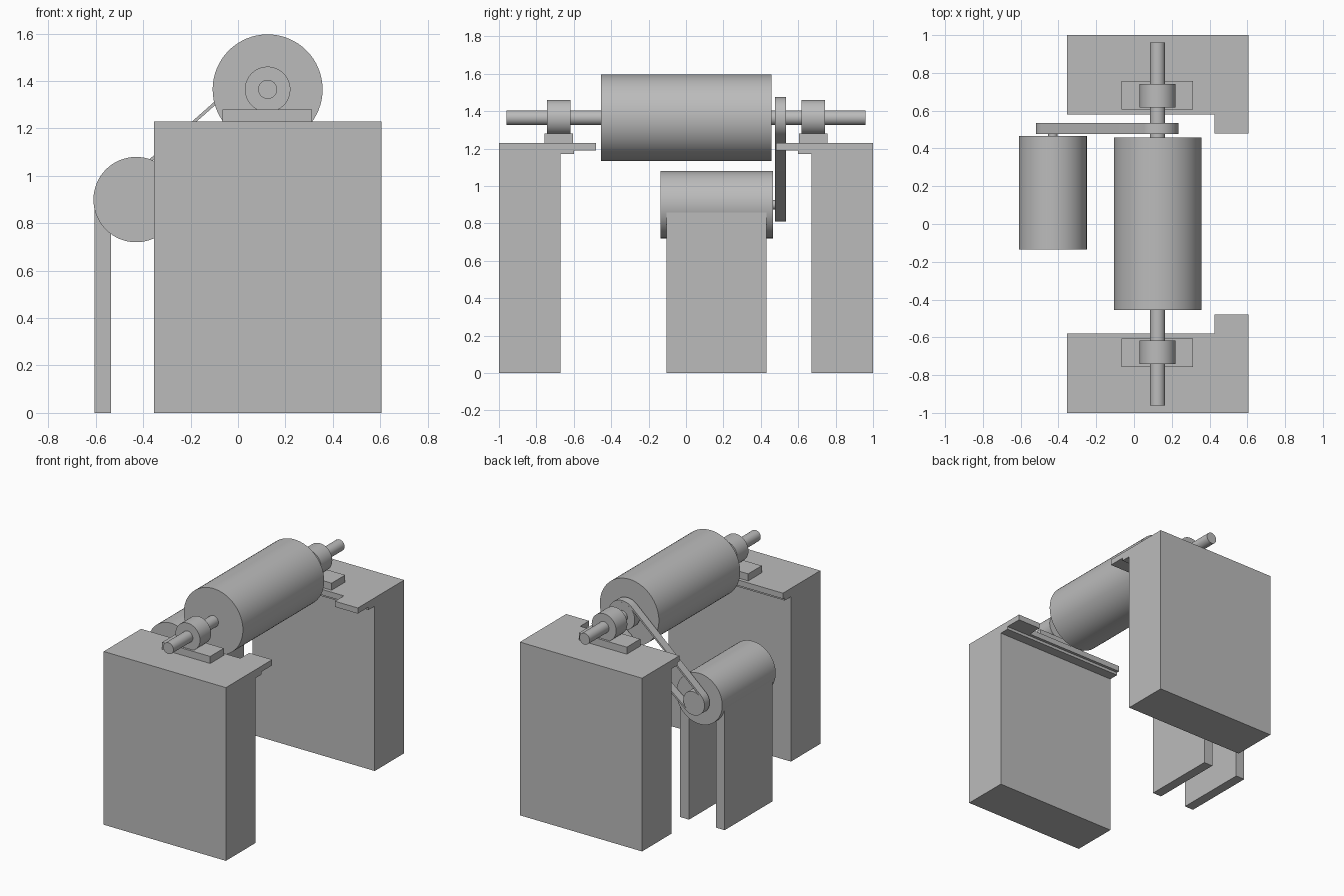
import bpy, bmesh, math
from mathutils import Vector

cube = bpy.data.objects.get("Cube")
if cube:
    bpy.data.objects.remove(cube, do_unlink=True)

grey = bpy.data.materials.new("plain_grey")
grey.use_nodes = True
GREY = (0.5, 0.5, 0.5, 1)
grey.diffuse_color = GREY
grey.node_tree.nodes["Principled BSDF"].inputs["Base Color"].default_value = GREY


def finish(name, bm, smooth=False):
    bmesh.ops.recalc_face_normals(bm, faces=bm.faces)
    mesh = bpy.data.meshes.new(name)
    bm.to_mesh(mesh)
    bm.free()
    mesh.materials.append(grey)
    obj = bpy.data.objects.new(name, mesh)
    bpy.context.collection.objects.link(obj)
    if smooth:
        bpy.ops.object.select_all(action='DESELECT')
        obj.select_set(True)
        bpy.context.view_layer.objects.active = obj
        bpy.ops.object.shade_smooth_by_angle(angle=math.radians(30))
    return obj


def extrude(name, points, offset, smooth=False):
    """Close a planar outline and sweep it along the offset."""
    bm = bmesh.new()
    face = bm.faces.new([bm.verts.new(p) for p in points])
    new = bmesh.ops.extrude_face_region(bm, geom=[face])["geom"]
    moved = [v for v in new if isinstance(v, bmesh.types.BMVert)]
    bmesh.ops.translate(bm, verts=moved, vec=offset)
    return finish(name, bm, smooth)


def box(name, x, y, z):
    y0, y1 = sorted(y)
    outline = [(x[0], y0, z[0]), (x[1], y0, z[0]), (x[1], y1, z[0]), (x[0], y1, z[0])]
    return extrude(name, outline, (0, 0, z[1] - z[0]))


def arc(centre, r, start, end, y, n=64):
    angles = [start + (end - start) * i / n for i in range(n + 1)]
    return [(centre[0] + r * math.cos(a), y, centre[1] + r * math.sin(a)) for a in angles]


def cylinder(name, centre, r, y0, y1):
    ring = arc(centre, r, 0, 2 * math.pi, y0)[:-1]
    return extrude(name, ring, (0, y1 - y0, 0), True)


DRUM = Vector((0.125, 1.365))
MOTOR = Vector((-0.43, 0.90))

# Pedestals with stepped overhang, end tab and bearings, mirrored front to back
for side, s in (("front", -1), ("back", 1)):
    box(side + "_pedestal", (-0.355, 0.605), (s * 0.67, s * 1.0), (0, 1.19))
    box(side + "_ledge", (-0.355, 0.605), (s * 0.60, s * 0.67), (1.17, 1.19))
    top = [(-0.355, 1.0), (0.605, 1.0), (0.605, 0.48), (0.425, 0.48),
           (0.425, 0.58), (-0.355, 0.58)]
    extrude(side + "_top_plate", [(x, s * y, 1.19) for x, y in top], (0, 0, 0.04))
    box(side + "_bearing_base", (-0.065, 0.312), (s * 0.605, s * 0.757), (1.23, 1.28))
    y0, y1 = sorted((s * 0.617, s * 0.742))
    cylinder(side + "_bearing", DRUM, 0.096, y0, y1)

# Drum and its shaft
cylinder("drum", DRUM, 0.232, -0.455, 0.457)
cylinder("drum_shaft", DRUM, 0.04, -0.96, 0.96)

# Motor on two legs
cylinder("motor", MOTOR, 0.18, -0.135, 0.465)
cylinder("motor_shaft", MOTOR, 0.025, 0.46, 0.53)
for side, s in (("right", -1), ("left", 1)):
    xs = sorted((MOTOR.x + s * 0.105, MOTOR.x + s * 0.175))
    box(side + "_motor_leg", xs, (-0.105, 0.43), (0, 0.86))

# Pulleys
BELT_Y, BELT_W, BELT_T = 0.477, 0.058, 0.013
R_DRUM, R_MOTOR = 0.11, 0.09
cylinder("drum_pulley", DRUM, R_DRUM - BELT_T, BELT_Y, BELT_Y + BELT_W)
cylinder("motor_pulley", MOTOR, R_MOTOR - BELT_T, BELT_Y, BELT_Y + BELT_W)

# Belt: a closed band running along the outer tangents of both pulleys
run = DRUM - MOTOR
heading = math.atan2(run.y, run.x)
spread = math.acos((R_MOTOR - R_DRUM) / run.length)


def belt_loop(inset, y):
    return (arc(DRUM, R_DRUM - inset, heading - spread, heading + spread, y, 40)
            + arc(MOTOR, R_MOTOR - inset, heading + spread,
                  heading - spread + 2 * math.pi, y, 40))


bm = bmesh.new()
loops = [[bm.verts.new(p) for p in belt_loop(inset, BELT_Y + w)]
         for inset, w in ((0, 0), (0, BELT_W), (BELT_T, BELT_W), (BELT_T, 0))]
count = len(loops[0])
for k in range(4):
    a, b = loops[k], loops[(k + 1) % 4]
    for i in range(count):
        j = (i + 1) % count
        bm.faces.new((a[i], a[j], b[j], b[i]))
finish("belt", bm, True)
